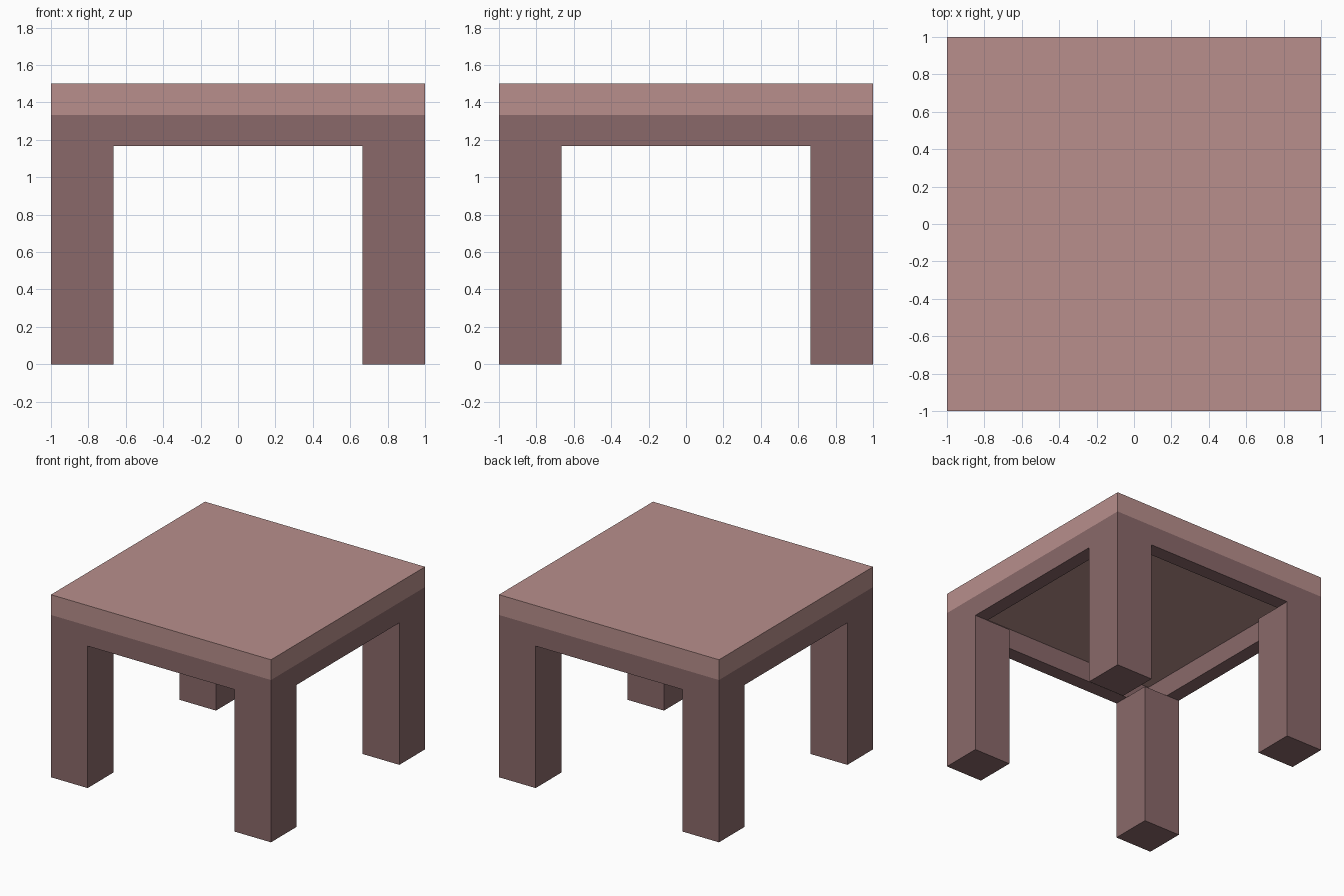
import bpy
import bmesh

old = bpy.data.objects.get("Cube")
if old:
    bpy.data.objects.remove(old, do_unlink=True)

UNIT = 2 / 12            # the table is laid out on a grid of twelfths
LEG_TOP = 7 * UNIT
FRAME_TOP = 8 * UNIT
TABLE_TOP = 9 * UNIT


def material(name, colour):
    mat = bpy.data.materials.new(name)
    mat.use_nodes = True
    mat.diffuse_color = colour
    mat.node_tree.nodes["Principled BSDF"].inputs["Base Color"].default_value = colour
    return mat


def add_object(name, bm, mat):
    bmesh.ops.recalc_face_normals(bm, faces=bm.faces)
    mesh = bpy.data.meshes.new(name)
    bm.to_mesh(mesh)
    bm.free()
    mesh.materials.append(mat)
    obj = bpy.data.objects.new(name, mesh)
    bpy.context.collection.objects.link(obj)
    return obj


def box(name, x, y, width, bottom, top, mat):
    bm = bmesh.new()
    bmesh.ops.create_cube(bm, size=1)
    bmesh.ops.scale(bm, vec=(width, width, top - bottom), verts=bm.verts)
    bmesh.ops.translate(bm, vec=(x, y, (bottom + top) / 2), verts=bm.verts)
    return add_object(name, bm, mat)


light_wood = material("light rose wood", (0.479, 0.275, 0.262, 1))
dark_wood = material("dark rose wood", (0.254, 0.141, 0.144, 1))

# Tabletop slab
box("tabletop", 0, 0, 2, FRAME_TOP, TABLE_TOP, light_wood)

# Square apron frame, open in the middle so the slab shows from below
bm = bmesh.new()
bmesh.ops.create_grid(bm, x_segments=1, y_segments=1, size=1)
bmesh.ops.translate(bm, vec=(0, 0, LEG_TOP), verts=bm.verts)
centre = bm.faces[:]
bmesh.ops.inset_region(bm, faces=centre, thickness=UNIT, use_boundary=True)
bmesh.ops.delete(bm, geom=centre, context='FACES')
solid = bmesh.ops.extrude_face_region(bm, geom=bm.faces[:], use_keep_orig=True)
raised = [v for v in solid["geom"] if isinstance(v, bmesh.types.BMVert)]
bmesh.ops.translate(bm, vec=(0, 0, FRAME_TOP - LEG_TOP), verts=raised)
add_object("apron_frame", bm, dark_wood)

# Corner legs
for side, x in (("left", 1), ("right", -1)):
    for end, y in (("front", -1), ("back", 1)):
        offset = 1 - UNIT
        box(f"{end}_{side}_leg", x * offset, y * offset, 2 * UNIT, 0, LEG_TOP, dark_wood)
